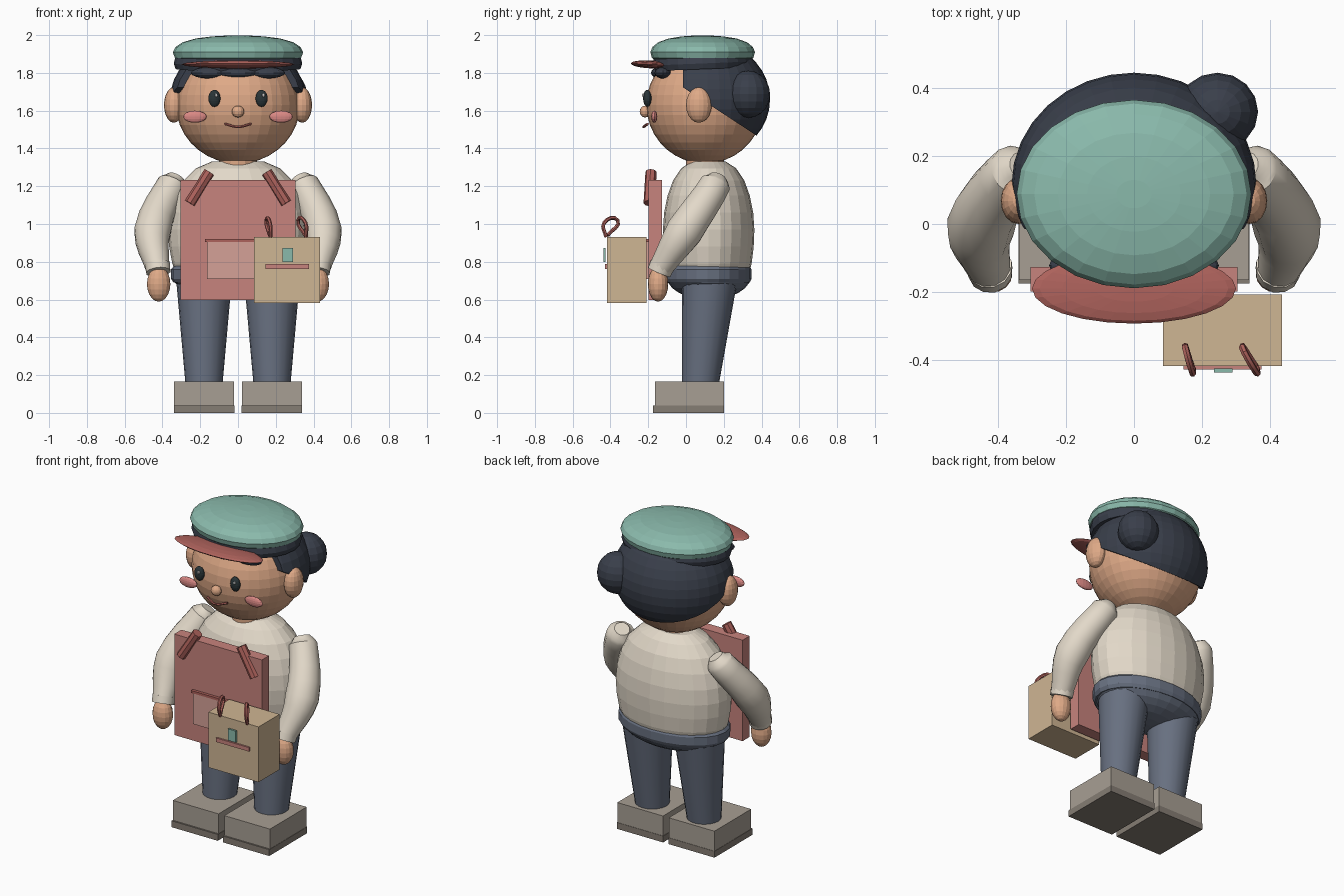
import bpy, bmesh, math
from mathutils import Vector, Matrix

if "Cube" in bpy.data.objects:
    bpy.data.objects.remove(bpy.data.objects["Cube"])

mats = {}


def paint(ob, name, rgb):
    if name not in mats:
        m = bpy.data.materials.new(name)
        m.diffuse_color = [(c / 255) ** 2.2 for c in rgb] + [1]
        m.use_nodes = True
        m.node_tree.nodes["Principled BSDF"].inputs["Base Color"].default_value = m.diffuse_color
        mats[name] = m
    ob.data.materials.append(mats[name])


SKIN = ("skin", (222, 168, 134))
HAIR = ("hair", (60, 65, 76))
TEAL = ("teal", (137, 184, 170))
ROSE = ("rose", (172, 98, 92))
APRON = ("apron", (198, 130, 124))
POCKET = ("pocket", (212, 160, 150))
CREAM = ("cream", (226, 216, 200))
SLATE = ("slate", (104, 112, 128))
SHOE = ("shoe", (166, 157, 146))
SOLE = ("sole", (132, 124, 115))
PAPER = ("paper", (206, 180, 146))
DARK = ("eye", (45, 55, 58))
WHITE = ("white", (250, 250, 250))
BLUSH = ("blush", (218, 136, 132))


def finish(name, bm, col, smooth=False):
    bmesh.ops.recalc_face_normals(bm, faces=bm.faces)
    me = bpy.data.meshes.new(name)
    bm.to_mesh(me)
    bm.free()
    ob = bpy.data.objects.new(name, me)
    bpy.context.collection.objects.link(ob)
    paint(ob, *col)
    if smooth:
        bpy.ops.object.select_all(action='DESELECT')
        ob.select_set(True)
        bpy.context.view_layer.objects.active = ob
        bpy.ops.object.shade_smooth_by_angle(angle=math.radians(35))
    return ob


def ball(name, c, r, col, seg=16, rings=10, tilt=0, cuts=()):
    bm = bmesh.new()
    bmesh.ops.create_uvsphere(bm, u_segments=seg, v_segments=rings, radius=1)
    bm.transform(Matrix.Translation(c) @ Matrix.Rotation(tilt, 4, 'X') @ Matrix.Diagonal((*r, 1)))
    for co, no in cuts:
        res = bmesh.ops.bisect_plane(bm, geom=bm.verts[:] + bm.edges[:] + bm.faces[:],
                                     plane_co=co, plane_no=no, clear_outer=True)
        rim = [e for e in res["geom_cut"] if isinstance(e, bmesh.types.BMEdge)]
        bmesh.ops.edgenet_fill(bm, edges=rim)
    return finish(name, bm, col)


def box(name, lo, hi, col):
    lo, hi = Vector(lo), Vector(hi)
    bm = bmesh.new()
    bmesh.ops.create_cube(bm, size=1)
    bm.transform(Matrix.Translation((lo + hi) / 2) @ Matrix.Diagonal((*(hi - lo), 1)))
    return finish(name, bm, col)


def lathe(name, profile, scale, cy, col, seg=24, tilt=0):
    """Elliptical stack of rings, profile = (radius factor, z)."""
    bm = bmesh.new()
    rings = [[bm.verts.new((f * scale[0] * math.cos(2 * math.pi * i / seg),
                            cy + f * scale[1] * math.sin(2 * math.pi * i / seg), z))
              for i in range(seg)] for f, z in profile]
    for a, b in zip(rings, rings[1:]):
        for i in range(seg):
            j = (i + 1) % seg
            bm.faces.new((a[i], a[j], b[j], b[i]))
    bm.faces.new(rings[0])
    bm.faces.new(rings[-1])
    if tilt:
        p = Vector((0, cy, profile[0][1]))
        bm.transform(Matrix.Translation(p) @ Matrix.Rotation(tilt, 4, 'X') @ Matrix.Translation(-p))
    return finish(name, bm, col)


def tube(name, pts, col, res=4, bevel=3, kind='AUTO'):
    """Tapered tube through (x, y, z, radius) points."""
    cu = bpy.data.curves.new(name, 'CURVE')
    cu.dimensions = '3D'
    cu.bevel_depth, cu.bevel_resolution, cu.resolution_u = 1, bevel, res
    cu.use_fill_caps = True
    sp = cu.splines.new('BEZIER')
    sp.bezier_points.add(len(pts) - 1)
    for bp, p in zip(sp.bezier_points, pts):
        bp.co, bp.radius = p[:3], p[3]
        bp.handle_left_type = bp.handle_right_type = kind
    tmp = bpy.data.objects.new(name + "_path", cu)
    bpy.context.collection.objects.link(tmp)
    dg = bpy.context.evaluated_depsgraph_get()
    me = bpy.data.meshes.new_from_object(tmp.evaluated_get(dg))
    bpy.data.objects.remove(tmp)
    bm = bmesh.new()
    bm.from_mesh(me)
    bm.normal_update()
    bmesh.ops.remove_doubles(bm, verts=bm.verts, dist=1e-5)
    return finish(name, bm, col, smooth=True)


# Head, hair and bun
ball("head", (0, .1, 1.63), (.328, .31, .31), SKIN, 32, 18)
ball("hair", (0, .115, 1.66), (.36, .33, .31), HAIR, 32, 18,
     cuts=[((0, .34, 1.49), (0, -.55, -.84)), ((0, -.015, 1.7), (0, -1, 0))])
ball("hair_bun", (.245, .33, 1.687), (.12, .115, .125), HAIR, 16, 10)
for x in (-.15, 0, .15):
    ball("fringe", (x, -.14 + abs(x) * .12, 1.8), (.1, .045, .03), HAIR, 16, 8)

# Flat cap: band, crown and brim
lathe("cap_band", [(.97, 1.82), (1, 1.85), (.97, 1.89)], (.34, .265), .09, HAIR, tilt=.04)
lathe("cap_crown", [(.9, 1.865), (.97, 1.88), (1, 1.91), (.96, 1.937), (.85, 1.962),
                    (.65, 1.982), (.4, 1.993), (.15, 1.998)], (.345, .277), .088, TEAL)
ball("cap_brim", (0, -.19, 1.845), (.3, .103, .021), ROSE, 24, 8, tilt=-.05)

# Face
ball("nose", (0, -.217, 1.595), (.033, .028, .031), SKIN, 12, 8)
tube("mouth", [(-.07, -.203, 1.53, .007), (0, -.225, 1.514, .007), (.07, -.203, 1.53, .007)], ROSE, bevel=1)
for s in (-1, 1):
    ball("ear", (s * .34, .068, 1.63), (.052, .068, .094), SKIN)
    ball("eye", (s * .125, -.205, 1.665), (.032, .022, .045), DARK)
    ball("eye_glint", (s * .125 + .01, -.226, 1.682), (.008, .006, .01), WHITE, 8, 6)
    ball("cheek", (s * .228, -.168, 1.568), (.062, .016, .032), BLUSH, 16, 8)

# Neck and torso
lathe("neck", [(1, 1.22), (1, 1.42)], (.1, .1), .1, SKIN, 16)
lathe("torso", [(.86, .72), (.94, .79), (.985, .88), (1, .97), (.975, 1.06), (.9, 1.15),
                (.78, 1.23), (.6, 1.295), (.38, 1.33)], (.37, .242), .12, CREAM)

# Trousers
ball("pelvis", (0, .12, .72), (.345, .222, .12), SLATE, 24, 12)
lathe("waistband", [(.96, .69), (1, .71), (1, .76), (.95, .78)], (.355, .232), .115, SLATE)

for s in (-1, 1):
    # Legs and shoes
    bm = bmesh.new()
    bmesh.ops.create_cone(bm, cap_ends=True, segments=20, radius1=.097, radius2=.147, depth=.56)
    for v in bm.verts:
        v.co += Vector((s * .18, .075 if v.co.z < 0 else .125, .42))
    finish("leg", bm, SLATE, smooth=True)
    x0, x1 = sorted((s * .02, s * .338))
    box("shoe", (x0, -.165, .04), (x1, .2, .165), SHOE)
    box("sole", (x0 - .002, -.175, 0), (x1 + .002, .202, .04), SOLE)
    # Arms, cuffs and hands
    tube("sleeve", [(s * .325, .17, 1.25, .045), (s * .345, .155, 1.21, .083),
                    (s * .452, -.01, .96, .1), (s * .425, -.135, .765, .064)], CREAM, bevel=4)
    tube("cuff", [(s * .426, -.125, .785, .068), (s * .422, -.142, .745, .066)], CREAM, 1, 4, 'VECTOR')
    ball("hand", (s * .42, -.148, .682), (.062, .054, .093), SKIN)
    # Apron straps
    tube("apron_strap", [(s * .152, -.185, 1.275, .03), (s * .255, -.195, 1.11, .03)], ROSE, 1, 2, 'VECTOR')

# Apron with pocket
box("apron", (-.305, -.198, .598), (.305, -.127, 1.233), APRON)
box("apron_pocket", (-.165, -.212, .71), (.165, -.19, .91), POCKET)
box("pocket_trim", (-.175, -.217, .905), (.175, -.195, .92), ROSE)

# Paper bag with label, strip and looped handles
box("bag", (.085, -.417, .582), (.435, -.208, .93), PAPER)
box("bag_strip", (.145, -.428, .763), (.375, -.41, .788), APRON)
box("bag_label", (.235, -.437, .8), (.29, -.425, .872), TEAL)
for x, d in ((.172, .022), (.36, .042)):
    tube("bag_handle", [(x, -.423, .93, .01), (x - .002, -.434, 1.005, .01),
                        (x - d, -.362, 1.02, .01), (x - .004, -.415, .94, .01)], ROSE, 4, 1)
